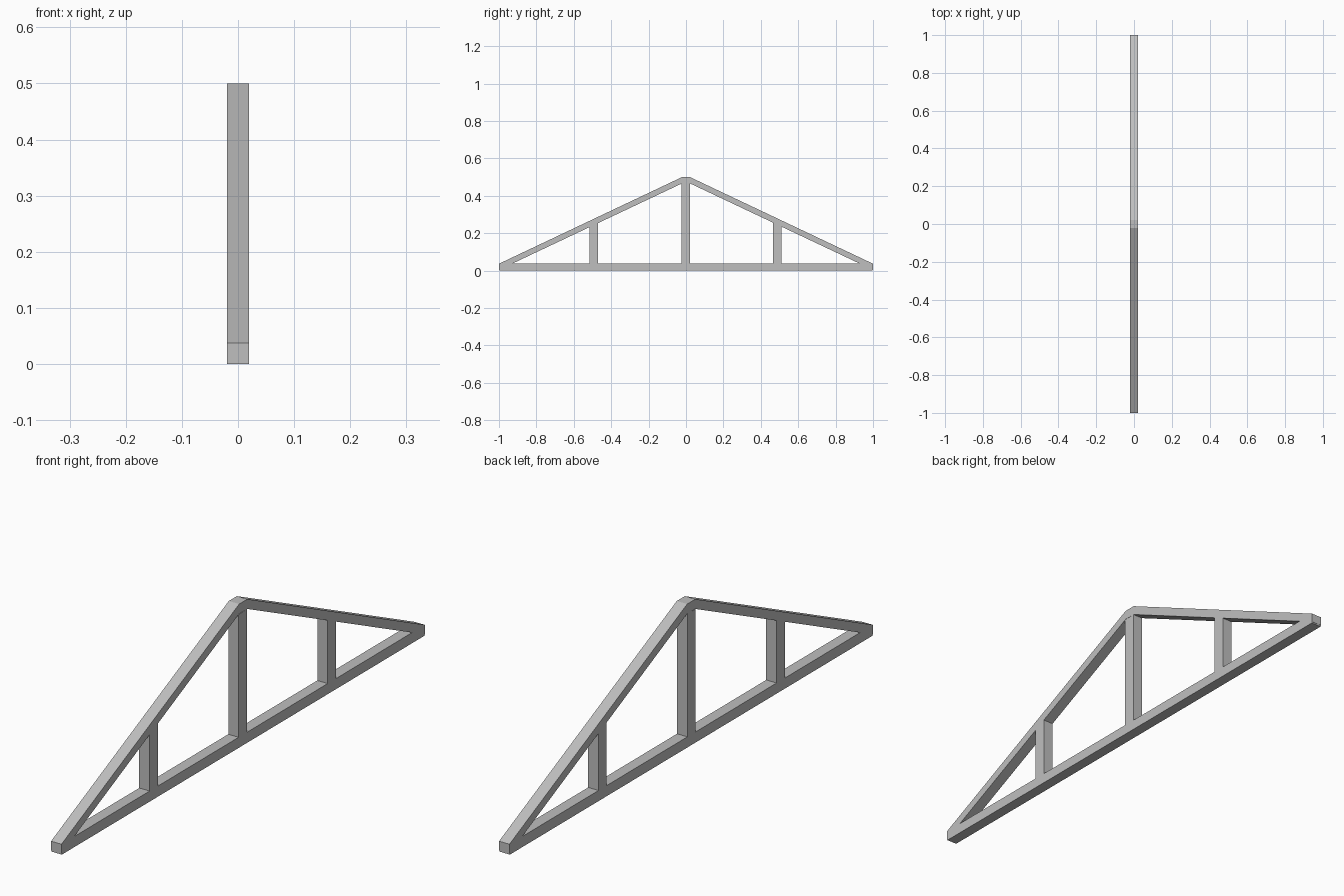
import bpy
import bmesh

cube = bpy.data.objects.get("Cube")
if cube:
    bpy.data.objects.remove(cube, do_unlink=True)

HALF = 0.02      # half thickness of every timber
CHORD = 0.037    # height of the bottom chord
TOP = 0.5        # ridge height
SLOPE = (TOP - CHORD) / 0.98

grey = bpy.data.materials.new("plain_grey")
grey.use_nodes = True
colour = (0.52, 0.52, 0.52, 1)
grey.diffuse_color = colour
grey.node_tree.nodes["Principled BSDF"].inputs["Base Color"].default_value = colour


def timber(name, profile):
    """Extrude a (y, z) outline across the thickness of the truss."""
    bm = bmesh.new()
    face = bm.faces.new([bm.verts.new((-HALF, y, z)) for y, z in profile])
    out = bmesh.ops.extrude_face_region(bm, geom=[face])
    moved = [v for v in out["geom"] if isinstance(v, bmesh.types.BMVert)]
    bmesh.ops.translate(bm, verts=moved, vec=(2 * HALF, 0, 0))
    bmesh.ops.recalc_face_normals(bm, faces=bm.faces)
    mesh = bpy.data.meshes.new(name)
    bm.to_mesh(mesh)
    bm.free()
    mesh.materials.append(grey)
    bpy.context.collection.objects.link(bpy.data.objects.new(name, mesh))


def underside(y):
    """Height of the lower edge of a rafter."""
    return 0.004 + SLOPE * (1 - abs(y))


# Bottom chord
timber("bottom_chord", [(-0.998, 0), (0.998, 0), (0.998, CHORD), (-0.998, CHORD)])

# Sloping rafters, plumb cut at the eaves and level cut at the ridge
for side, name in ((-1, "front_rafter"), (1, "back_rafter")):
    outline = [(1, 0.004), (1, CHORD), (0.022, TOP), (0, TOP), (0, underside(0.022))]
    outline.append((0.022, underside(0.022)))
    timber(name, [(side * y, z) for y, z in outline])

# Upright posts, cut to the slope of the rafters
for name, low, high in (("front_post", -0.515, -0.47), ("back_post", 0.465, 0.51)):
    timber(name, [(low, CHORD), (high, CHORD),
                  (high, underside(high)), (low, underside(low))])
timber("king_post", [(-0.025, CHORD), (0.021, CHORD),
                     (0.021, underside(0.021)), (-0.025, underside(0.025))])
